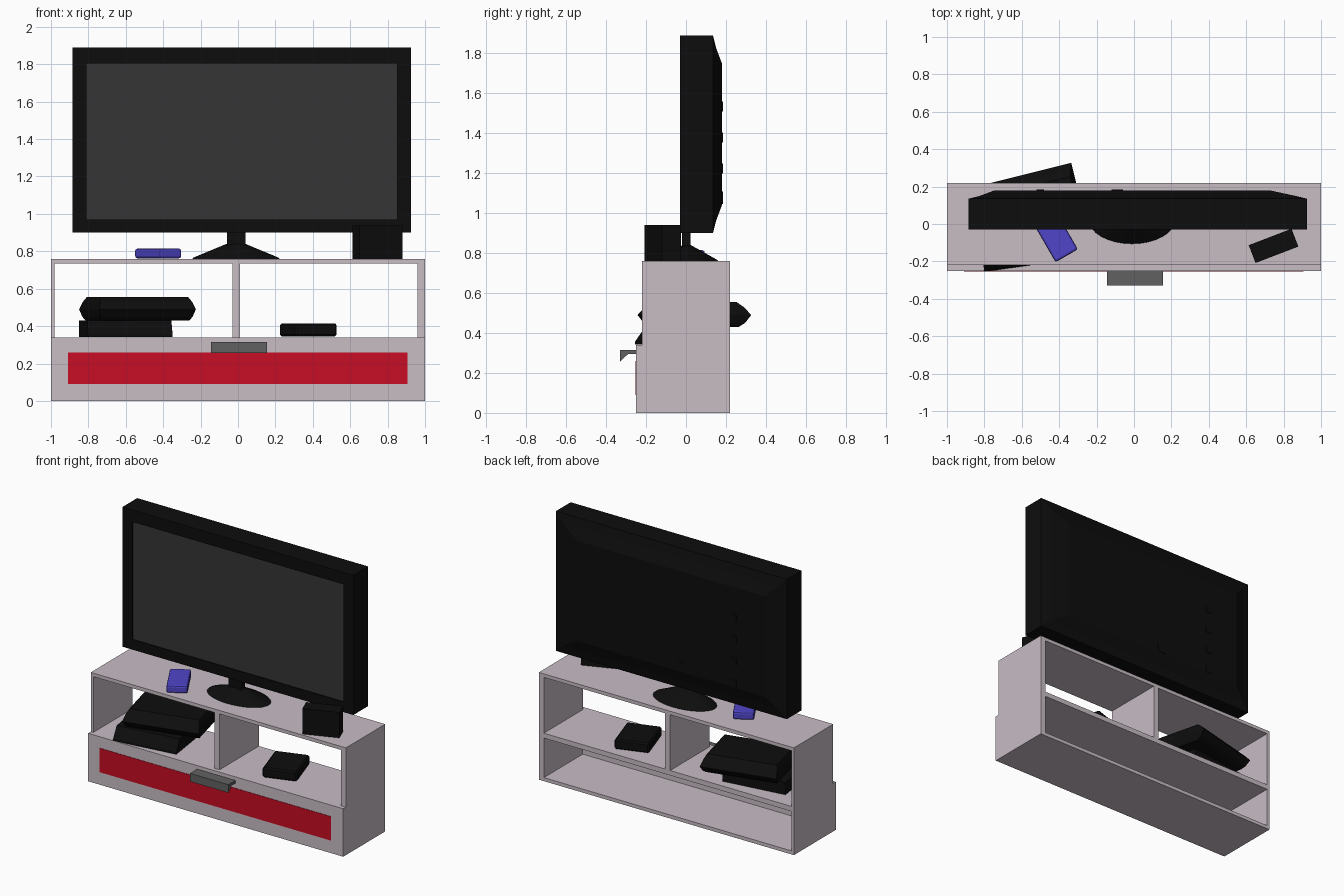
import bpy, bmesh, math
from mathutils import Matrix

if "Cube" in bpy.data.objects:
    bpy.data.objects.remove(bpy.data.objects["Cube"])


def material(name, rgb):
    m = bpy.data.materials.new(name)
    m.diffuse_color = (*rgb, 1)
    m.use_nodes = True
    m.node_tree.nodes["Principled BSDF"].inputs["Base Color"].default_value = m.diffuse_color
    return m


PALE = material("pale_laminate", (0.58, 0.51, 0.56))
RED = material("red_panel", (0.58, 0.004, 0.018))
BLACK = material("black_plastic", (0.004, 0.004, 0.004))
GLASS = material("dark_glass", (0.035, 0.035, 0.035))
BLUE = material("blue_plastic", (0.08, 0.06, 0.58))
METAL = material("handle_metal", (0.12, 0.12, 0.12))


def finish(name, bm, mat):
    bmesh.ops.recalc_face_normals(bm, faces=bm.faces)
    me = bpy.data.meshes.new(name)
    bm.to_mesh(me)
    bm.free()
    me.materials.append(mat)
    ob = bpy.data.objects.new(name, me)
    bpy.context.collection.objects.link(ob)
    return ob


def box(name, x0, x1, y0, y1, z0, z1, mat):
    bm = bmesh.new()
    bmesh.ops.create_cube(bm, size=1)
    for v in bm.verts:
        v.co = ((x0 + x1) / 2 + v.co.x * (x1 - x0),
                (y0 + y1) / 2 + v.co.y * (y1 - y0),
                (z0 + z1) / 2 + v.co.z * (z1 - z0))
    return finish(name, bm, mat)


def loft(bm, rings):
    rows = [[bm.verts.new(p) for p in r] for r in rings]
    n = len(rows[0])
    for a, b in zip(rows, rows[1:]):
        for i in range(n):
            bm.faces.new((a[i], a[(i + 1) % n], b[(i + 1) % n], b[i]))
    bm.faces.new(rows[0])
    bm.faces.new(rows[-1][::-1])


def place(ob, x, y, angle):
    ob.data.transform(Matrix.Translation((x, y, 0)) @ Matrix.Rotation(math.radians(angle), 4, 'Z'))
    return ob


def bevel(ob, width, segments=1):
    m = ob.modifiers.new("bevel", 'BEVEL')
    m.width, m.segments = width, segments


def extrude_x(name, profile, x0, x1, mat):
    bm = bmesh.new()
    loft(bm, [[(x, y, z) for y, z in profile] for x in (x0, x1)])
    return finish(name, bm, mat)


# cabinet: open back, upper shelf bays, drawer front
box("left_side", -1, -0.98, -0.22, 0.22, 0, 0.76, PALE)
box("right_side", 0.96, 1, -0.22, 0.22, 0, 0.76, PALE)
box("cabinet_top", -0.98, 0.96, -0.22, 0.22, 0.735, 0.76, PALE)
box("middle_shelf", -0.98, 0.96, -0.22, 0.22, 0.305, 0.34, PALE)
box("bottom_board", -0.98, 0.96, -0.22, 0.22, 0, 0.025, PALE)
box("divider", -0.03, 0.01, -0.22, 0.22, 0.34, 0.735, PALE)
box("drawer_front", -1, 1, -0.25, -0.215, 0, 0.34, PALE)
box("drawer_panel", -0.91, 0.905, -0.253, -0.249, 0.09, 0.26, RED)
extrude_x("drawer_handle", [(-0.25, 0.315), (-0.33, 0.315), (-0.33, 0.257),
                            (-0.29, 0.295), (-0.25, 0.295)], -0.145, 0.155, METAL)

# television shell with recessed front and stepped back
X0, X1, Z0, Z1 = -0.885, 0.925, 0.90, 1.89


def rect(y, l, r, b, t):
    return [(X0 + l, y, Z0 + b), (X1 - r, y, Z0 + b), (X1 - r, y, Z1 - t), (X0 + l, y, Z1 - t)]


SCREEN = (0.075, 0.075, 0.07, 0.085)
bm = bmesh.new()
loft(bm, [rect(-0.015, *SCREEN), rect(-0.03, *SCREEN), rect(-0.03, 0, 0, 0, 0),
          rect(0.135, 0, 0, 0, 0), rect(0.15, 0.06, 0.06, 0.06, 0.06),
          rect(0.18, 0.14, 0.2, 0.14, 0.14)])
finish("tv_shell", bm, BLACK)
box("tv_screen", X0 + 0.075, X1 - 0.075, -0.02, -0.01, Z0 + 0.07, Z1 - 0.085, GLASS)

# sockets on the television back
for i in range(4):
    z = 1.07 + i * 0.155
    box(f"tv_socket_{i + 1}", -0.52, -0.48, 0.17, 0.185, z - 0.025, z + 0.025, BLACK)
box("tv_power_socket", -0.12, -0.06, 0.17, 0.185, 1.05, 1.11, BLACK)

# television stand: oval sloping base and neck
bm = bmesh.new()


def oval(rx, ry, cy, z, n=32):
    return [(-0.011 + rx * math.cos(2 * math.pi * i / n),
             cy + ry * math.sin(2 * math.pi * i / n), z) for i in range(n)]


loft(bm, [oval(0.233, 0.133, 0.027, 0.76), oval(0.228, 0.13, 0.027, 0.766),
          oval(0.05, 0.022, 0.003, 0.84)])
finish("stand_base", bm, BLACK)
box("stand_neck", -0.06, 0.04, -0.02, 0.022, 0.825, 0.91, BLACK)

# speaker and blue case on the top
place(box("speaker", -0.1225, 0.1225, -0.051, 0.051, 0.76, 0.94, BLACK), 0.746, -0.117, 21)
case = place(box("blue_case", -0.069, 0.069, -0.135, 0.135, 0.762, 0.815, BLUE), -0.427, -0.053, 30)
bevel(case, 0.012, 2)

# stacked players in the left bay
place(extrude_x("lower_player", [(-0.18, 0.342), (-0.18, 0.357), (-0.13, 0.43),
                                 (0.18, 0.43), (0.18, 0.342)], -0.2275, 0.2275, BLACK),
      -0.60, -0.045, 8)
bm = bmesh.new()
levels = [(0.06, 0.43), (0.03, 0.45), (0.0, 0.49), (0.035, 0.53), (0.07, 0.555)]
loft(bm, [[(sx * (0.265 - d * 0.35), sy * (0.2275 - d), z)
           for sx, sy in ((-1, -1), (1, -1), (1, 1), (-1, 1))] for d, z in levels])
place(finish("upper_player", bm, BLACK), -0.5375, 0.042, 14)

# small player in the right bay
bevel(place(box("small_player", -0.117, 0.117, -0.14, 0.14, 0.345, 0.415, BLACK), 0.376, 0.0, 18), 0.01)
